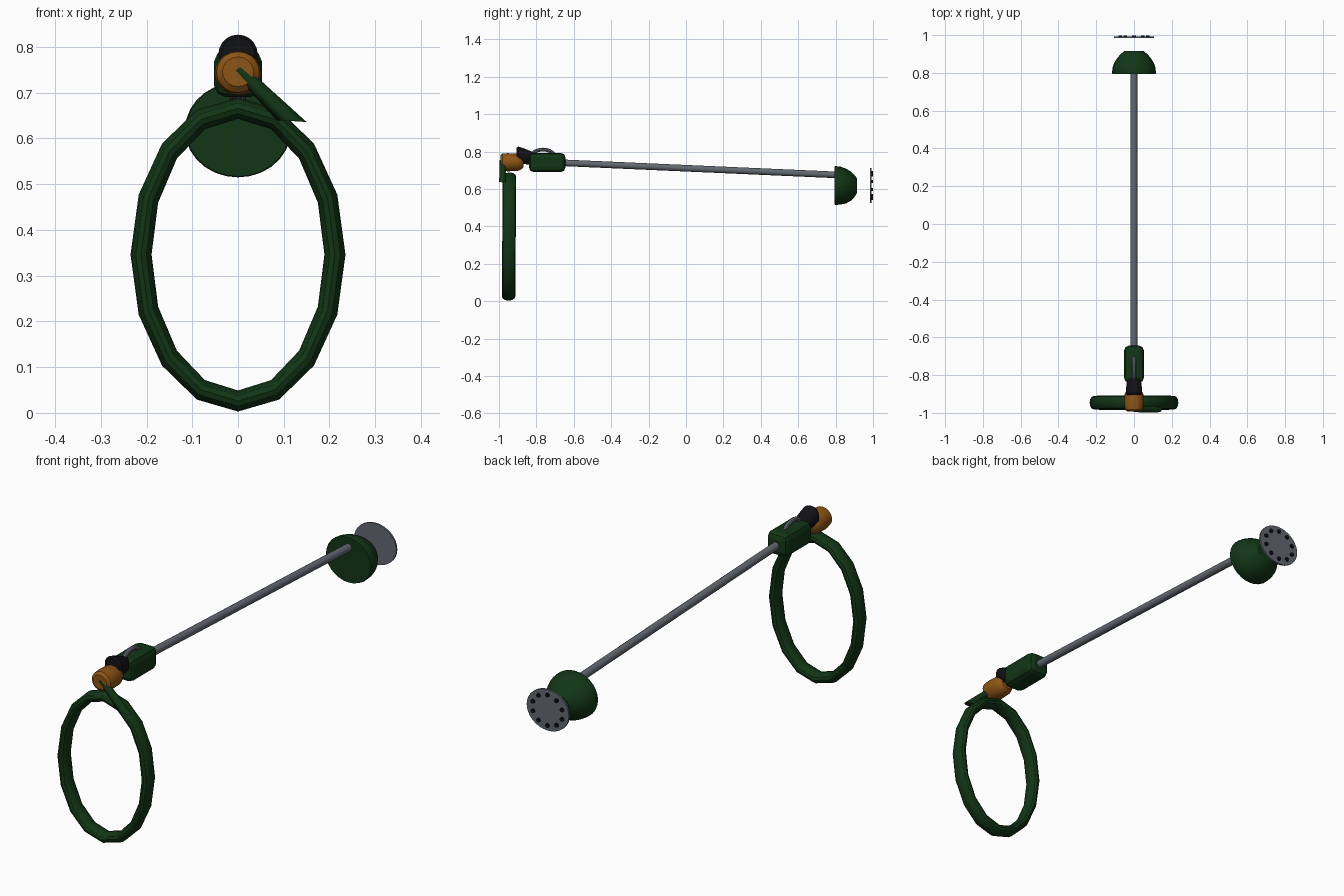
import bpy, bmesh, math
from mathutils import Vector, Matrix

if "Cube" in bpy.data.objects:
    bpy.data.objects.remove(bpy.data.objects["Cube"])


def material(name, rgb):
    m = bpy.data.materials.new(name)
    m.diffuse_color = (*rgb, 1)
    m.use_nodes = True
    m.node_tree.nodes["Principled BSDF"].inputs["Base Color"].default_value = m.diffuse_color
    return m


GREEN = material("dark green", (0.006, 0.036, 0.008))
GREY = material("steel grey", (0.125, 0.14, 0.165))
ORANGE = material("orange", (0.27, 0.09, 0.008))
BLACK = material("black", (0.006, 0.006, 0.008))


def loft(name, rings, mat, closed=False, smooth=None):
    """Skin a list of point loops, capping the ends unless closed."""
    bm = bmesh.new()
    vs = [[bm.verts.new(p) for p in r] for r in rings]
    n = len(vs[0])
    for i in range(len(vs) if closed else len(vs) - 1):
        a, b = vs[i], vs[(i + 1) % len(vs)]
        for j in range(n):
            k = (j + 1) % n
            bm.faces.new((a[j], a[k], b[k], b[j]))
    if not closed:
        bm.faces.new(vs[0])
        bm.faces.new(vs[-1])
    bmesh.ops.recalc_face_normals(bm, faces=bm.faces)
    me = bpy.data.meshes.new(name)
    bm.to_mesh(me)
    bm.free()
    me.materials.append(mat)
    ob = bpy.data.objects.new(name, me)
    bpy.context.collection.objects.link(ob)
    if smooth:
        bpy.ops.object.select_all(action='DESELECT')
        ob.select_set(True)
        bpy.context.view_layer.objects.active = ob
        bpy.ops.object.shade_smooth_by_angle(angle=math.radians(smooth))
    return ob


def ellipse(y, cz, rx, rz, n=24, cx=0):
    """Loop in a plane facing y."""
    return [(cx + rx * math.cos(2 * math.pi * i / n), y,
             cz + rz * math.sin(2 * math.pi * i / n)) for i in range(n)]


def tube(name, path, r, mat, n=12, smooth=40):
    """Round tube along a path lying in the yz plane."""
    pts = [Vector(p) for p in path]
    rings = []
    for i, p in enumerate(pts):
        d = (pts[min(i + 1, len(pts) - 1)] - pts[max(i - 1, 0)]).normalized()
        u = Vector((1, 0, 0))
        v = d.cross(u)
        rings.append([p + r * (math.cos(t) * u + math.sin(t) * v)
                      for t in (2 * math.pi * j / n for j in range(n))])
    return loft(name, rings, mat, smooth=smooth)


# oval hoop: 16 segments, tube deeper than it is wide
hoop = []
for i in range(16):
    t = 2 * math.pi * i / 16
    c, s = math.cos(t), math.sin(t)
    ring = []
    for j in range(12):
        a = 2 * math.pi * j / 12
        w = 0.023 * math.cos(a)
        z = 0.346 + (0.32 + w) * s
        ring.append(((0.212 + w) * c, -0.949 + 0.008 * z + 0.036 * math.sin(a), z))
    hoop.append(ring)
loft("hoop", hoop, GREEN, closed=True, smooth=30)

# slanted strap joining the hoop to the orange joint
top = [(-0.012, 0.744), (0.012, 0.761)]
bot = [(0.085, 0.640), (0.150, 0.636)]


def strap_loop(ends, y):
    (x0, z0), (x1, z1) = ends
    out = []
    for i in range(8):
        a = 2 * math.pi * i / 8
        f = 0.5 + 0.5 * math.cos(a)
        out.append((x0 + (x1 - x0) * f, y + 0.017 * math.sin(a), z0 + (z1 - z0) * f))
    return out


loft("strap", [strap_loop(top, -0.979), strap_loop(bot, -0.982)], GREEN, smooth=50)

# orange joint with chamfered ends
loft("orange_joint", [ellipse(y, 0.743 + dz, r, r * 0.95, 20) for y, r, dz in
     ((-0.993, 0.034, 0.003), (-0.982, 0.047, 0.002), (-0.955, 0.051, 0),
      (-0.90, 0.049, 0), (-0.88, 0.040, 0), (-0.87, 0.028, 0))],
     ORANGE, smooth=30)

# tilted black collar
collar = [ellipse(y, z, r, r, 20) for y, z, r in
          ((-0.905, 0.786, 0.036), (-0.895, 0.784, 0.043), (-0.86, 0.774, 0.041),
           (-0.82, 0.763, 0.036), (-0.78, 0.752, 0.034))]
loft("black_collar", collar, BLACK, smooth=35)

# grip body: rounded box
bm = bmesh.new()
bmesh.ops.create_cube(bm, size=1, matrix=Matrix.Diagonal((0.104, 0.195, 0.102, 1)))
bmesh.ops.bevel(bm, geom=bm.edges[:], offset=0.024, segments=2, profile=0.5,
                affect='EDGES')
me = bpy.data.meshes.new("grip_body")
bm.to_mesh(me)
bm.free()
me.materials.append(GREEN)
body = bpy.data.objects.new("grip_body", me)
body.location = (0, -0.742, 0.742)
bpy.context.collection.objects.link(body)

# arched handle over the grip
arch = [(0, -0.765 + 0.068 * math.cos(t), 0.762 + 0.049 * math.sin(t))
        for t in (math.pi * i / 12 for i in range(13))]
tube("arched_handle", arch, 0.010, GREY, 8)

# long rod
tube("rod", [(0, -0.70, 0.742), (0, 0.84, 0.674)], 0.0175, GREY, 16)

# bell-shaped cup
loft("bell_cup", [ellipse(y, z, rx, rz, 28) for y, z, rx, rz in
     ((0.793, 0.619, 0.113, 0.102), (0.80, 0.619, 0.116, 0.104),
      (0.828, 0.618, 0.114, 0.101), (0.855, 0.616, 0.104, 0.093),
      (0.88, 0.615, 0.088, 0.079), (0.90, 0.616, 0.070, 0.060),
      (0.915, 0.618, 0.052, 0.038))], GREEN, smooth=30)

# mounting plate with ten screw heads
loft("wall_plate", [ellipse(0.985, 0.619, 0.106, 0.093, 32),
                    ellipse(0.993, 0.619, 0.106, 0.093, 32)], GREY, smooth=30)
for i in range(10):
    t = 2 * math.pi * (i + 0.5) / 10
    x, z = 0.077 * math.cos(t), 0.619 + 0.069 * math.sin(t)
    loft(f"screw_{i + 1}", [ellipse(y, z, 0.0095, 0.0095, 10, x)
                            for y in (0.990, 0.999)], BLACK)
